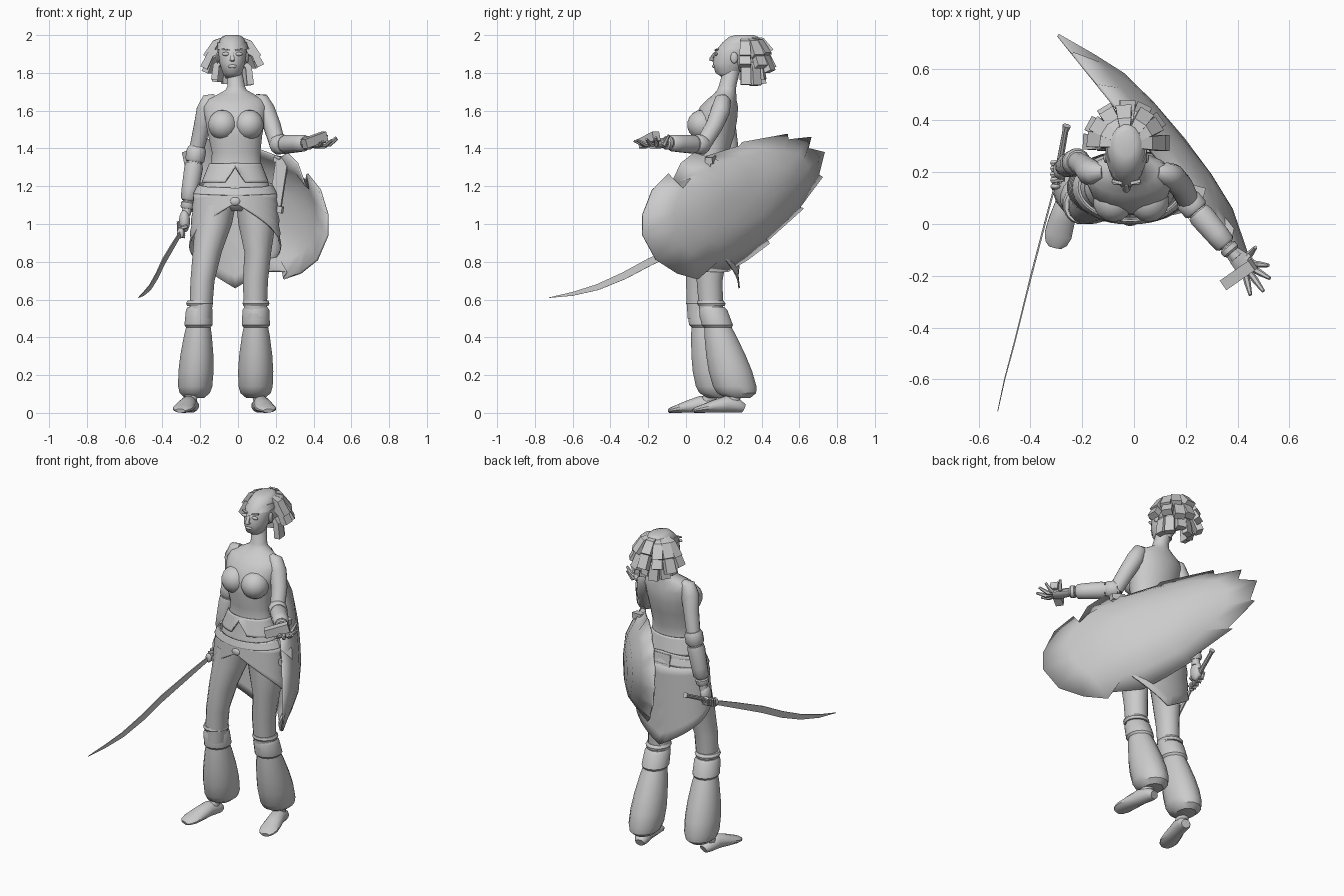
import bpy
import bmesh
import random
from math import cos, sin, pi, radians
from mathutils import Vector, Matrix, Euler

CM = 0.01
X, Z = Vector((1, 0, 0)), Vector((0, 0, 1))
random.seed(4)

if "Cube" in bpy.data.objects:
    bpy.data.objects.remove(bpy.data.objects["Cube"])

grey = bpy.data.materials.new("plain_grey")
grey.use_nodes = True
grey.diffuse_color = (0.6, 0.6, 0.6, 1)
grey.node_tree.nodes["Principled BSDF"].inputs["Base Color"].default_value = grey.diffuse_color


def finish(name, bm, angle=40, thickness=0):
    """Turn a bmesh into a shaded object, optionally with a shell thickness."""
    bmesh.ops.recalc_face_normals(bm, faces=bm.faces)
    mesh = bpy.data.meshes.new(name)
    bm.to_mesh(mesh)
    bm.free()
    mesh.materials.append(grey)
    obj = bpy.data.objects.new(name, mesh)
    bpy.context.collection.objects.link(obj)
    for other in bpy.context.selected_objects:
        other.select_set(False)
    obj.select_set(True)
    bpy.context.view_layer.objects.active = obj
    bpy.ops.object.shade_smooth_by_angle(angle=radians(angle))
    if thickness:
        solid = obj.modifiers.new("thickness", 'SOLIDIFY')
        solid.thickness = thickness
        solid.offset = 0


def skin(bm, loops):
    """Bridge successive closed vertex loops with quads."""
    for low, high in zip(loops, loops[1:]):
        for i in range(len(low)):
            j = (i + 1) % len(low)
            bm.faces.new((low[i], low[j], high[j], high[i]))


def loft(name, rings, sides=12, ref=X, level=False, angle=40):
    """Skin elliptical rings (x, y, z, radius a, radius b) given in centimetres."""
    bm = bmesh.new()
    points = [Vector(r[:3]) * CM for r in rings]
    loops = []
    for i, ring in enumerate(rings):
        along = points[min(i + 1, len(points) - 1)] - points[max(i - 1, 0)]
        along = Z if level else along.normalized()
        u = (ref - along * ref.dot(along)).normalized()
        v = along.cross(u)
        turns = [2 * pi * (k + 0.5) / sides for k in range(sides)]
        loops.append([bm.verts.new(points[i] + (u * ring[3] * cos(t) + v * ring[-1] * sin(t)) * CM)
                      for t in turns])
    skin(bm, loops)
    bm.faces.new(loops[0])
    bm.faces.new(loops[-1])
    finish(name, bm, angle)


def ball(name, place, size):
    bm = bmesh.new()
    bmesh.ops.create_uvsphere(bm, u_segments=14, v_segments=9, radius=CM,
                              matrix=Matrix.LocRotScale(Vector(place) * CM, None, Vector(size)))
    finish(name, bm)


def block(name, place, size, turn=(0, 0, 0)):
    bm = bmesh.new()
    rotation = Euler([radians(a) for a in turn])
    bmesh.ops.create_cube(bm, size=CM, matrix=Matrix.LocRotScale(
        Vector(place) * CM, rotation, Vector(size)))
    finish(name, bm, 30)


def wrap(name, low, high, r_low, r_high, fold=0):
    """Cloth around the hips; low and high give heights, 0 at the front to 1 at the back."""
    bm = bmesh.new()
    loops = []
    for row in range(9):
        f = row / 8
        loop = []
        for k in range(40):
            turn = 2 * pi * k / 40
            back = 1 - abs(1 - k / 20)
            grow = 1 + fold * cos(row * pi) * back
            rx, ry = [(a + (b - a) * f) * grow for a, b in zip(r_low, r_high)]
            z = low(back) + (high(back) - low(back)) * f
            loop.append(bm.verts.new(Vector((-1.5 + rx * sin(turn), 14 - ry * cos(turn), z)) * CM))
        loops.append(loop)
    skin(bm, loops)
    finish(name, bm, 50, 0.008)


def mix(a, b, t):
    return tuple(p + (q - p) * t for p, q in zip(a, b))


# Torso and bust
loft("torso", [(-1, 14, 107, 10, 8), (-1, 14, 112, 20.5, 12), (-1, 14, 120, 18, 11),
               (-1, 14, 130, 13.3, 8.5), (-1, 14, 138, 13, 8.8), (-1.5, 14.5, 147, 14.5, 11.2),
               (-1.5, 15.5, 155, 16, 11.7), (-1.5, 17.5, 162, 17, 10.2), (-1.5, 19, 166, 15.5, 7.8),
               (-1, 20.5, 168.5, 10, 6.2), (-1, 21.5, 171, 5.6, 5), (-1, 22, 173, 4.7, 4.7),
               (-2, 24, 181, 4.2, 4.5)],
     20, level=True, angle=60)
for side, x in (("right", -8), ("left", 5.7)):
    ball(side + "_bust", (x, 8.8, 152.5), (8, 8.2, 8))

# Head and face
loft("head", [(-3, 24, 177, 3.5, 4), (-3, 21.5, 180, 5.2, 6), (-3, 23.5, 185, 6.8, 9.5),
              (-3, 26, 191, 7.6, 11), (-3, 29, 196, 7.3, 10), (-3, 30.5, 199, 5.8, 8),
              (-3, 31, 200, 3.5, 5)], 16, level=True, angle=60)
loft("nose", [(-3, 15.5, 191, 0.8), (-3, 13.6, 188, 1.2), (-3, 13.8, 186.6, 1.7),
              (-3, 15, 186, 0.6)], 8, level=True)
ball("lips", (-3, 14.8, 183.5), (2.3, 1, 1))
for side, s in (("right", -1), ("left", 1)):
    ball(side + "_eye", (-3 + 3.4 * s, 15.9, 190), (2.2, 0.9, 1))
    block(side + "_brow", (-3 + 3.6 * s, 16.2, 192.3), (4, 1.2, 0.7), (0, -10 * s, 15 * s))
    ball(side + "_ear", (-3 + 7.8 * s, 25.5, 188), (1, 2, 3))

# Swept-back hair: a cap with chunky locks of (reach, height, width)
ball("hair_cap", (-3, 32, 189.5), (8.6, 9.5, 9.5))
loft("headband", [(-3, 27.5, 192.5, 8.2, 11.2), (-3, 30, 196, 8, 10.2)], 16, level=True)
rows = ((7, ((3, 198.5, 1.6), (9, 196, 2.6), (13.5, 189, 3.1))),
        (7, ((6, 192, 2), (11.5, 189, 2.8), (15, 181, 3.1))),
        (6, ((6, 186, 2), (8.5, 183, 2.6), (9.5, 174, 2.8))))
for count, path in rows:
    for k in range(count):
        turn = radians(4 + 172 * k / (count - 1) + random.uniform(-5, 5))
        out = Vector((cos(turn), sin(turn), 0))
        drop = random.uniform(-1, 3)
        loft("hair_lock", [(-3 + out.x * r, 31 + out.y * r, z + drop * i / 2, w * 1.4, w * 0.9)
                           for i, (r, z, w) in enumerate(path)],
             4, Vector((-out.y, out.x, 0)), angle=25)

# Arms with bracers
arms = {
    "left": ([(9, 20, 166.5, 2.5), (12, 19.5, 165.5, 4.4), (14.6, 18.3, 160, 5.2),
              (18, 15, 152, 4.7), (21, 9, 142, 4.3)],
             (21, 9, 142), (38, -11, 143), Z),
    "right": ([(-12, 20, 166.5, 2.5), (-15, 19.8, 165.5, 4.4), (-17, 20, 160, 5.2),
               (-19, 22, 152, 4.5), (-22, 24, 139, 4)],
              (-22, 24, 139), (-27, 22, 108), X)}
for side, (upper, elbow, wrist, ref) in arms.items():
    loft(side + "_upper_arm", upper, ref=X, angle=60)
    for part, spans in (("forearm", ((-0.1, 3.4), (0.3, 4), (1, 2.5), (1.1, 2.5))),
                        ("elbow_cuff", ((-0.06, 4.4), (0, 5.3), (0.16, 5.3), (0.2, 4.5))),
                        ("bracer", ((0.22, 4.6), (0.3, 5.1), (0.65, 4.7), (0.82, 4.4), (0.86, 3.4))),
                        ("wrist_cuff", ((0.88, 3.1), (0.9, 3.7), (0.97, 3.7), (1, 3)))):
        loft(side + "_" + part, [mix(elbow, wrist, t) + (r,) for t, r in spans], ref=ref)

# Open left hand holding a small grip
palm = (42, -15, 142)
loft("left_palm", [(37, -10, 143, 2, 2.6), palm + (2.2, 4.2), (45, -18, 141.5, 1.6, 4)], ref=Z)
for tip in ((52.5, -21, 145), (50, -26, 144.5), (45, -27.5, 144), (52, -16, 146), (47, -9, 147)):
    knuckle = mix(palm, tip, 0.6)
    loft("left_finger", [mix(palm, tip, 0.2) + (1.3,), knuckle[:2] + (142, 1.3), tip + (0.7,)], 6, Z)
block("hand_grip", (40.5, -19.5, 144.5), (14, 4.5, 5), (0, -17, 35))

# Right fist around the hilt
ball("right_fist", (-28.3, 21, 101.5), (3, 4, 6))
for k in range(4):
    y = 24 - 2.2 * k
    z = 100 - 1.1 * k
    loft("right_finger", [(-27, y, z + 2, 1.1), (-31.5, y - 0.5, z + 0.5, 1.2),
                          (-31, y - 1, z - 3, 1.1), (-28, y - 1, z - 3.5, 0.8)], 6, Vector((0, 1, 0)))

# Curved sword
loft("sword_hilt", [(-26, 38, 107, 1.7), (-26.5, 36, 106, 1.2), (-30.3, 15, 95.5, 1.4)], 8)
ball("sword_guard", (-30.4, 14.5, 95.2), (2, 1.2, 2.8))
loft("sword_blade", [(-30.5, 15, 95, 1.8, 0.5), (-34.5, 0, 88.5, 2.4, 0.5), (-39.5, -19, 80, 2.8, 0.5),
                     (-43, -33, 72.5, 2.7, 0.4), (-46.5, -47, 66.5, 2.2, 0.4),
                     (-50, -60, 63, 1.4, 0.3), (-52.7, -72.5, 61, 0.2, 0.2)], 4, Z, angle=20)

# Legs, baggy gaiters and feet
legs = {
    "right": ([(-11, 13, 110, 10, 11.5), (-13, 12, 100, 10, 11), (-16.3, 9, 85, 7.8, 9),
               (-18.8, 7, 70, 6.5, 7.2), (-20, 7, 50, 6, 6.3)],
              (-20.3, 7.5, 58), (-23, 18, 8), (-24, 17), (-30.5, -9)),
    "left": ([(9, 14, 110, 10, 11.5), (10, 14, 100, 10, 11), (10.5, 13, 85, 7.2, 9),
              (9.2, 12.5, 70, 6.8, 7), (9.2, 13.5, 50, 6, 6.3)],
             (9.5, 13.3, 58), (9.3, 27.5, 8), (10.5, 30.5), (16, 4))}
for side, (thigh, top, bottom, heel, toe) in legs.items():
    loft(side + "_thigh", thigh, 16, level=True, angle=60)
    for part, spans in (("rim", ((-0.03, 7), (0, 7.7), (0.03, 7))),
                        ("band", ((0.04, 6.6), (0.07, 7.6), (0.23, 8), (0.26, 6.8))),
                        ("gaiter", ((0.22, 6.6), (0.34, 7.9), (0.55, 9.4), (0.72, 10),
                                    (0.88, 9.7), (0.95, 8.6), (1, 5.5)))):
        loft(side + "_" + part, [mix(top, bottom, t) + (r * 0.95, r * (1 + 0.24 * t))
                                 for t, r in spans], 16, level=True, angle=35)
    loft(side + "_foot", [mix(heel, toe, t) + (h, w, h) for t, w, h in
                          ((0, 2.8, 2.4), (0.1, 4.2, 3.6), (0.35, 4.3, 4.6), (0.6, 5.2, 3.4),
                           (0.82, 5.5, 2.2), (0.94, 4.4, 1.6), (1, 2.6, 1.1))], 12)
    ankle = mix(heel, toe, 0.25)
    loft(side + "_ankle", [ankle + (4, 3.4, 4), mix(ankle, bottom, 0.5) + (11, 3.6, 4.2)], 12, level=True)

# Pointed corset hem, sash and wrapped skirt
wrap("corset_hem", lambda b: 122 + 8 * max(0, 1 - b * 10), lambda b: 132, (17.4, 11.2), (13.4, 8.8))
wrap("sash", lambda b: 110 + 7 * b, lambda b: 118 + 6 * b, (21.8, 13.4), (19.4, 12.2))
wrap("sash_fold", lambda b: 115 + 2 * b, lambda b: 119 + 2 * b, (22, 13.8), (20, 12.6))
wrap("skirt", lambda b: 111 - 45 * b, lambda b: 116, (23.8, 13.8), (21.8, 13.3), 0.025)
ball("sash_knot", (-1.5, 0.8, 112), (3, 1.6, 2.4))
block("back_pouch", (-2, 26, 119), (12, 3, 7), (8, 0, 0))

# Jagged leaf-shaped shield: rim as (y, z), bulging away from the body
rim = [(-23, 94), (-23, 105), (-18, 118), (-9.5, 126.5), (-8, 121), (-3, 132), (4, 137.5), (8.5, 135),
       (28, 141), (29.5, 143), (53.5, 147.5), (54, 144.5), (66, 146), (64.5, 140), (73, 138),
       (70, 126), (72, 125), (60, 109), (62, 108.5), (43, 91.5), (44, 90), (32, 81), (22, 75),
       (4, 75), (6, 71), (-5, 74), (-16, 81)]
rim = [Vector(p) for p in rim]
count = len(rim)
# Averaged rim, so the teeth stay on the edge only
soft = [sum((rim[(i + k) % count] for k in range(-2, 3)), Vector((0, 0))) / 5 for i in range(count)]
outward = Vector((0.78, 0.62, 0))
heart = Vector((25, 110))
bm = bmesh.new()


def shield_point(spot, bulge):
    return bm.verts.new((Vector((29 - 0.8 * spot.x, spot.x, spot.y)) + outward * bulge) * CM)


loops = [[shield_point(p, 0) for p in rim]]
for scale, bulge in ((0.82, 6), (0.6, 10.3), (0.32, 12.2)):
    loops.append([shield_point(heart.lerp(p, scale), bulge) for p in soft])
skin(bm, loops)
middle = shield_point(heart, 12.8)
for a, b in zip(loops[-1], loops[-1][1:] + loops[-1][:1]):
    bm.faces.new((a, b, middle))
finish("shield", bm, 45, 0.012)

# Carrying board behind the shield
block("shield_board", (21.5, 13, 121), (6.5, 2.5, 29), (0, 9, -15))
for z in (108, 134):
    block("board_clamp", (21.5 + (z - 121) * 0.13, 13, z), (8, 4, 3.5), (0, 9, -15))
